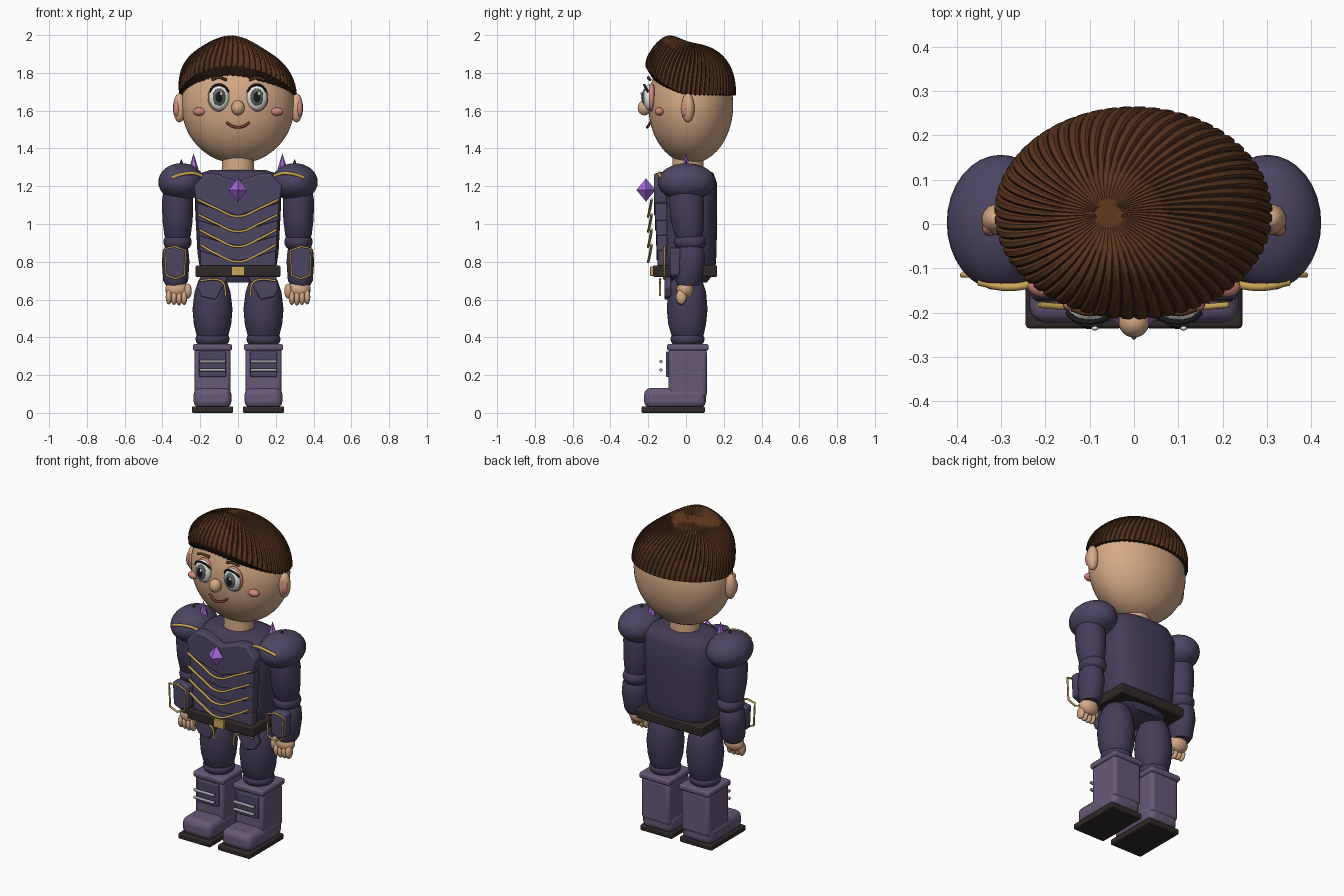
import bpy, bmesh, math
from mathutils import Vector

if "Cube" in bpy.data.objects:
    bpy.data.objects.remove(bpy.data.objects["Cube"])

COLORS = dict(skin=(.66, .4, .24), suit=(.06, .046, .1), plate=(.075, .06, .125), boot=(.14, .1, .19),
              hair=(.1, .035, .012), hair_dark=(.03, .012, .006), gold=(.6, .38, .1), belt=(.03, .022, .022),
              white=(.85, .85, .82), iris=(.12, .13, .12), black=(.01, .01, .01), blush=(.65, .25, .2),
              lip=(.2, .05, .03), gem=(.4, .14, .7), metal=(.35, .35, .4))
MATS = {}
for key, c in COLORS.items():
    MATS[key] = bpy.data.materials.new(key)
    MATS[key].diffuse_color = (*c, 1)


def finish(name, bm, mat, bevel=0, angle=40):
    bmesh.ops.recalc_face_normals(bm, faces=bm.faces)
    me = bpy.data.meshes.new(name)
    bm.to_mesh(me)
    bm.free()
    ob = bpy.data.objects.new(name, me)
    bpy.context.collection.objects.link(ob)
    me.materials.append(MATS[mat])
    if bevel:
        m = ob.modifiers.new("bevel", 'BEVEL')
        m.width, m.segments, m.limit_method = bevel, 3, 'ANGLE'
    bpy.ops.object.select_all(action='DESELECT')
    ob.select_set(True)
    bpy.context.view_layer.objects.active = ob
    if angle:
        bpy.ops.object.shade_smooth_by_angle(angle=math.radians(angle))
    return ob


def ball(name, loc, size, mat, seg=32):
    bm = bmesh.new()
    bmesh.ops.create_uvsphere(bm, u_segments=seg, v_segments=seg // 2, radius=1)
    for v in bm.verts:
        v.co = Vector(a * b + c for a, b, c in zip(v.co, size, loc))
    return finish(name, bm, mat, angle=180)


def box(name, lo, hi, mat, bevel=.008):
    bm = bmesh.new()
    bmesh.ops.create_cube(bm, size=1)
    for v in bm.verts:
        v.co = Vector(l + (c + .5) * (h - l) for c, l, h in zip(v.co, lo, hi))
    return finish(name, bm, mat, bevel)


def prism(name, pts, y0, y1, mat, bevel=.006):
    # extrude an x-z outline along y
    bm = bmesh.new()
    f = bm.faces.new([bm.verts.new((x, y0, z)) for x, z in pts])
    r = bmesh.ops.extrude_face_region(bm, geom=[f])
    bmesh.ops.translate(bm, vec=(0, y1 - y0, 0), verts=[v for v in r['geom'] if isinstance(v, bmesh.types.BMVert)])
    return finish(name, bm, mat, bevel)


def loft(name, cx, rings, mat, power=1, n=40):
    # rings of (z, half width, half depth, centre y)
    bm = bmesh.new()
    sp = lambda t: math.copysign(abs(t) ** power, t)
    loops = [[bm.verts.new((cx + rx * sp(math.cos(i * math.tau / n)), cy + ry * sp(math.sin(i * math.tau / n)), z))
              for i in range(n)] for z, rx, ry, cy in rings]
    for a, b in zip(loops, loops[1:]):
        for i in range(n):
            bm.faces.new((a[i], a[i - 1], b[i - 1], b[i]))
    bm.faces.new(loops[0])
    bm.faces.new(loops[-1])
    return finish(name, bm, mat, angle=50)


def tube(name, pts, r, mat, cyclic=False, smooth=True):
    cu = bpy.data.curves.new(name, 'CURVE')
    cu.dimensions, cu.bevel_depth, cu.bevel_resolution, cu.use_fill_caps = '3D', r, 2, True
    sp = cu.splines.new('BEZIER')
    sp.bezier_points.add(len(pts) - 1)
    sp.use_cyclic_u, sp.resolution_u = cyclic, 8
    for b, p in zip(sp.bezier_points, pts):
        b.co = p
        b.handle_left_type = b.handle_right_type = 'AUTO' if smooth else 'VECTOR'
    cu.materials.append(MATS[mat])
    ob = bpy.data.objects.new(name, cu)
    bpy.context.collection.objects.link(ob)
    bpy.ops.object.select_all(action='DESELECT')
    ob.select_set(True)
    bpy.context.view_layer.objects.active = ob
    bpy.ops.object.convert(target='MESH')


def spike(name, loc, r, h, mat, sides=4, double=False):
    bm = bmesh.new()
    tips = [(0, 0, h), (0, 0, -h if double else 0)]
    t = [bm.verts.new(Vector(p) + Vector(loc)) for p in tips]
    ring = [bm.verts.new(Vector((r * math.cos(i * math.tau / sides), r * math.sin(i * math.tau / sides), 0)) + Vector(loc))
            for i in range(sides)]
    for i in range(sides):
        for tip in t:
            bm.faces.new((ring[i - 1], ring[i], tip))
    finish(name, bm, mat, angle=0)


# hair: ridged cap swept from an off-centre crown, with a raised front
def hair():
    bm, strands, sub, rows = bmesh.new(), 60, 4, 22
    n, loops = strands * sub, []
    for j in range(1, rows + 2):
        t = min(j / rows, 1)
        loop = []
        for i in range(n):
            a = (i / n + .04 * (1 - t)) * math.tau
            f = max(0, -math.sin(a))
            rim = 1.685 + .15 * f ** 1.4 - .03 * f * math.cos(a)
            ridge = 1 - (.02 if i % sub == 0 else 0) * min(1, t * 2)
            r = math.sin(t * math.pi / 2) ** .92 * ridge
            h = max(0, math.cos(t * math.pi / 2)) ** .85
            if j > rows:                       # tucked-in underside
                r, rim = .86, rim - .05 * f
            x = .312 * r * math.cos(a) - .06 * (1 - t)
            y = .025 + .24 * r * math.sin(a)
            z = rim + (1.955 - rim) * h
            z += .055 * min(1, h * 1.6) * math.exp(-((x + .03) / .16) ** 2 - ((y + .1) / .09) ** 2)
            loop.append(bm.verts.new((x, y, z - (1 - ridge) * .25)))
        loops.append(loop)
    bm.faces.new(loops[0])
    for j, (a, b) in enumerate(zip(loops, loops[1:])):
        for i in range(n):
            f = bm.faces.new((a[i - 1], a[i], b[i], b[i - 1]))
            f.material_index = 1 if (i % sub == 0 and j > 3) or j == rows - 1 else 0
    finish("hair", bm, 'hair', angle=40).data.materials.append(MATS['hair_dark'])


hair()
# head and face
ball("head", (0, .025, 1.63), (.3, .225, .31), 'skin', 48)
ball("nose", (0, -.22, 1.615), (.035, .036, .04), 'skin', 24)
tube("mouth", [(-.06, -.19, 1.537), (-.03, -.2, 1.518), (0, -.205, 1.512), (.03, -.2, 1.518), (.06, -.19, 1.537)], .007, 'lip')
loft("neck", 0, [(1.25, .088, .085, .01), (1.37, .082, .08, .01)], 'skin')

# torso, belt and chest armour
loft("torso", 0, [(.69, .13, .1, .01), (.75, .2, .14, .015), (.85, .215, .147, .015), (1.1, .228, .15, .015),
                  (1.22, .225, .148, .015), (1.27, .195, .13, .015), (1.285, .15, .1, .015)], 'suit', .7, 56)
box("belt", (-.225, -.175, .72), (.225, .165, .78), 'belt')
box("buckle", (-.035, -.19, .725), (.035, -.165, .775), 'gold', .004)
prism("breast_plate", [(-.235, 1.2), (-.17, 1.27), (-.11, 1.265), (0, 1.225), (.11, 1.265), (.17, 1.27), (.235, 1.2),
                       (.22, 1.11), (0, 1.04), (-.22, 1.11)], -.17, -.1, 'plate', .012)
for k in range(4):
    w, z = .215 - .005 * k, 1.03 - .08 * k
    d = .005 * k
    prism("belly_plate", [(-w, z + .085), (-.08, z + .035), (0, z + .015), (.08, z + .035), (w, z + .085), (w, z - .01),
                          (.08, z - .05), (0, z - .065), (-.08, z - .05), (-w, z - .01)], -.165 + d, -.1, 'plate')
    tube("chest_trim", [(-w, -.182, z + .1), (-.12, -.19, z + .055), (0, -.2, z + .01), (.12, -.19, z + .055),
                        (w, -.182, z + .1)], .007, 'gold')
spike("chest_gem", (0, -.212, 1.18), .05, .062, 'gem', 4, True)

for s in (-1, 1):
    # eyes, brows, cheeks, ears
    e = .1 * s
    ball("eye_socket", (e, -.183, 1.67), (.06, .025, .075), 'blush')
    ball("eye_white", (e, -.195, 1.67), (.053, .032, .068), 'white')
    ball("iris", (e, -.217, 1.672), (.034, .016, .046), 'iris')
    ball("pupil", (e, -.226, 1.672), (.021, .011, .03), 'black', 20)
    ball("eye_glint", (e + .012, -.235, 1.69), (.008, .005, .01), 'white', 12)
    tube("upper_lash", [(e - .05, -.2, 1.7), (e - .025, -.218, 1.73), (e + .025, -.218, 1.73), (e + .05, -.2, 1.7)], .006, 'black')
    tube("eyebrow", [(e - .04, -.19, 1.763), (e, -.2, 1.775), (e + .04, -.19, 1.763)], .008, 'hair')
    ball("cheek", (.205 * s, -.14, 1.595), (.035, .025, .022), 'blush', 20)
    ball("ear", (.31 * s, .01, 1.615), (.034, .035, .077), 'skin', 24)
    ball("inner_ear", (.325 * s, -.008, 1.612), (.018, .02, .045), 'blush', 16)

    # shoulder armour with trim and crystals
    ball("shoulder_pad", (.3 * s, .003, 1.222), (.122, .153, .1), 'plate')
    tube("shoulder_trim", [(x * s, y, z) for x, y, z in
                           ((.19, -.12, 1.255), (.23, -.135, 1.268), (.29, -.142, 1.265), (.35, -.13, 1.245))], .009, 'gold')
    spike("shoulder_crystal", (.235 * s, 0, 1.29), .026, .085, 'gem', 6)
    spike("small_shoulder_spike", (.3 * s, 0, 1.305), .016, .04, 'suit', 6)

    # arms
    c = .32 * s
    loft("upper_arm", c, [(.9, .05, .055, .02), (.94, .07, .075, .015), (1.02, .08, .088, .008),
                          (1.12, .083, .092, .003), (1.2, .07, .08, 0)], 'suit')
    ball("elbow", (c, .022, .905), (.075, .085, .055), 'suit')
    loft("forearm", c + .01 * s, [(.675, .052, .055, .01), (.7, .066, .068, .012), (.8, .073, .08, .022),
                                  (.86, .068, .075, .022), (.89, .05, .055, .022)], 'suit')
    br = [(-.05, .73), (-.055, .86), (0, .88), (.055, .87), (.048, .73), (0, .71)]
    prism("bracer", [(s * (.333 + x), z) for x, z in br], -.085, -.03, 'plate', .01)
    tube("bracer_trim", [(s * (.333 + x), -.115, z) for x, z in br], .006, 'gold', True, False)

    # hands
    ball("palm", (.325 * s, -.005, .655), (.06, .045, .05), 'skin', 24)
    for k in range(4):
        ball("finger", (s * (.285 + .027 * k), -.025, .608 + .003 * abs(k - 1)), (.017, .028, .04), 'skin', 16)
    ball("thumb", (.265 * s, -.025, .645), (.02, .025, .04), 'skin', 16)

    # hip plates
    pl = [(.05, .725), (.2, .725), (.215, .66), (.19, .615), (.12, .6), (.085, .66)]
    prism("hip_plate", [(s * x, z) for x, z in pl], -.115, -.08, 'plate')
    tube("hip_trim", [(s * x, -.138, z) for x, z in ((.2, .7), (.11, .705), (.08, .69), (.065, .62))], .006, 'gold')

    # legs
    g = .135 * s
    loft("thigh", g, [(.37, .06, .06, .01), (.41, .084, .085, .008), (.47, .099, .1, .006), (.55, .106, .108, .006),
                      (.64, .095, .1, .006), (.7, .075, .08, .006), (.73, .05, .05, .006)], 'suit')
    ball("knee", (g, .008, .39), (.09, .09, .05), 'suit')

    # boots
    box("boot_cuff", (g - .104, -.1, .33), (g + .104, .12, .366), 'boot', .012)
    box("boot_shaft", (g - .096, -.092, .08), (g + .096, .11, .34), 'boot', .02)
    box("boot_foot", (g - .1, -.222, .025), (g + .1, .105, .132), 'boot', .035)
    box("boot_sole", (g - .109, -.235, 0), (g + .109, .1, .035), 'belt')
    box("shin_plate", (g - .072, -.107, .19), (g + .072, -.085, .325), 'plate', .006)
    for z in (.227, .272):
        tube("boot_buckle_bar", [(g - .07, -.132, z), (g + .07, -.132, z)], .009, 'metal', False, False)

for m in bpy.data.materials:
    if m.users and not m.is_grease_pencil:
        m.use_nodes = True
        m.node_tree.nodes["Principled BSDF"].inputs["Base Color"].default_value = m.diffuse_color
